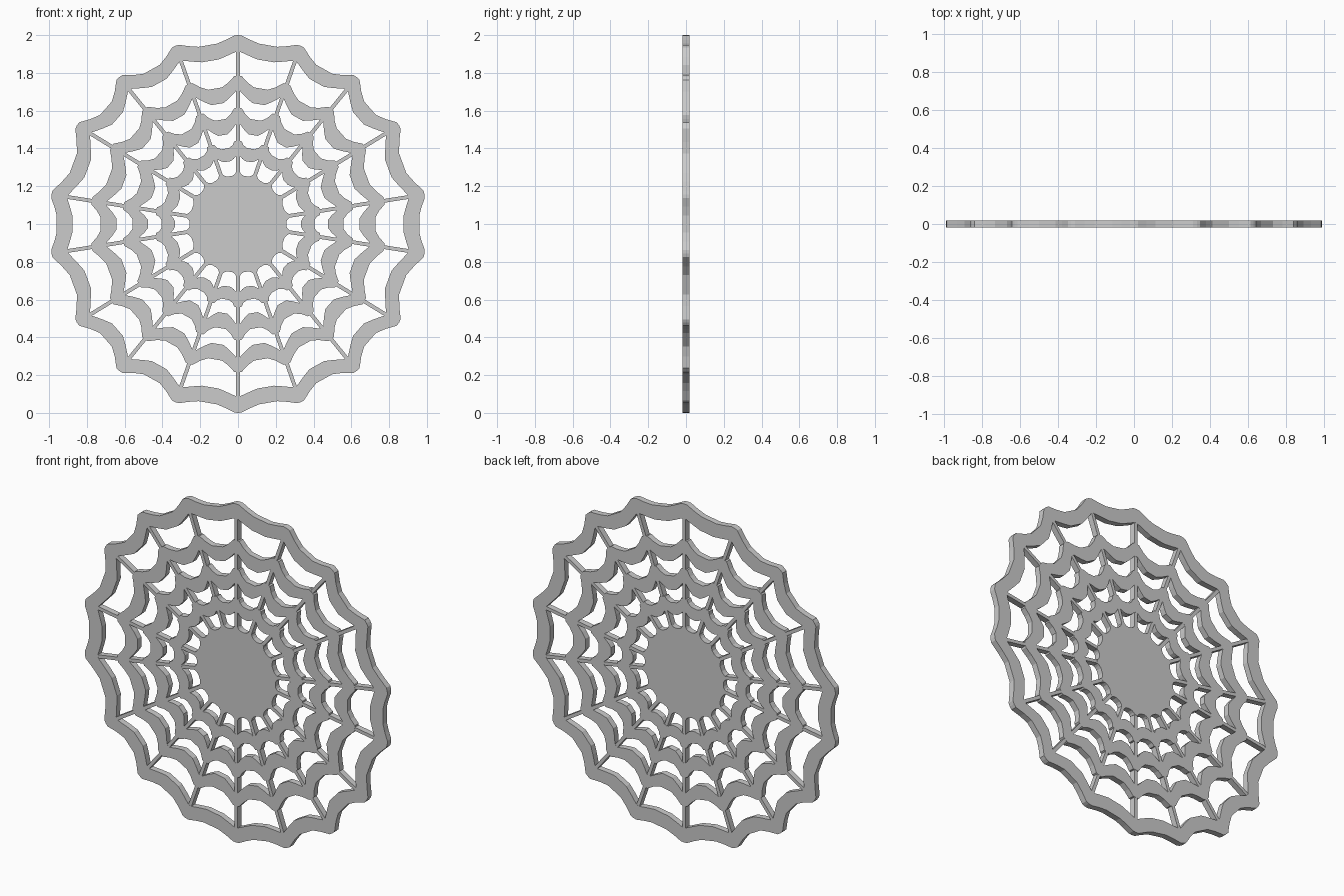
import bpy, bmesh, math

if "Cube" in bpy.data.objects:
    bpy.data.objects.remove(bpy.data.objects["Cube"])

D = 0.018            # half thickness
CZ = 1.0             # hub height
HALF_W = 0.010       # half spoke width

# spoke angles measured from straight up, mirrored into all quadrants
quarter = [19.3, 39, 58.5, 81]
right = [0] + quarter + [180 - a for a in reversed(quarter)]
ANGLES = right + [180] + [360 - a for a in reversed(right[1:])]
# extra sag of each sector, top to side, then mirrored
SAG = [0.0, 0.022, 0.03, 0.03, 0.0]
half = SAG + SAG[-2::-1]
SAGS = half + half[::-1]


def pos(r, deg, y):
    a = math.radians(deg)
    return (r * math.sin(a), y, CZ + r * math.cos(a))


def outline(tip, valley, flat, sag=0.0):
    """Scalloped closed loop: peaks at the spokes, sagging between them."""
    pts = []
    n = len(ANGLES)
    w = math.degrees(flat / tip)
    for i, a in enumerate(ANGLES):
        b = ANGLES[(i + 1) % n]
        if b <= a:
            b += 360
        span = b - a
        v = valley - sag * SAGS[i]
        shoulder = v + (tip - v) * 0.4
        pts += [(tip, a), (tip - flat * 0.1, a + w), (shoulder, a + span * 0.2),
                (v, a + span * 0.35), (v, a + span * 0.65),
                (shoulder, a + span * 0.8), (tip - flat * 0.1, b - w)]
    return pts


def finish(name, bm):
    bmesh.ops.recalc_face_normals(bm, faces=bm.faces)
    me = bpy.data.meshes.new(name)
    bm.to_mesh(me)
    bm.free()
    ob = bpy.data.objects.new(name, me)
    bpy.context.collection.objects.link(ob)
    return ob


def loop(bm, pts, y):
    return [bm.verts.new(pos(r, a, y)) for r, a in pts]


def bridge(bm, p, q):
    n = len(p)
    for i in range(n):
        j = (i + 1) % n
        bm.faces.new((p[i], p[j], q[j], q[i]))


def ring(name, outer, inner):
    bm = bmesh.new()
    loops = [loop(bm, outer, -D), loop(bm, outer, D),
             loop(bm, inner, D), loop(bm, inner, -D)]
    for k in range(4):
        bridge(bm, loops[k], loops[(k + 1) % 4])
    return finish(name, bm)


# web rings: outer tip, outer valley, inner tip, inner valley
RINGS = [(1.0, 0.961, 0.913, 0.877),
         (0.785, 0.728, 0.705, 0.645),
         (0.615, 0.56, 0.53, 0.478),
         (0.44, 0.405, 0.36, 0.335)]
for k, (ot, ov, it, iv) in enumerate(RINGS):
    ring(f"web_ring_{k + 1}", outline(ot, ov, 0.02, ot if k == 0 else 0),
         outline(it, iv, 0.011, it if k == 0 else 0))

# central disc with fan faces
bm = bmesh.new()
edge = outline(0.275, 0.257, 0.011)
front, back = loop(bm, edge, -D), loop(bm, edge, D)
bridge(bm, front, back)
for lp, y in ((front, -D), (back, D)):
    c = bm.verts.new((0, y, CZ))
    for i in range(len(lp)):
        bm.faces.new((lp[i], lp[(i + 1) % len(lp)], c))
finish("hub_disc", bm)

# radial spokes, bridging each gap between neighbouring rings
bm = bmesh.new()
gaps = [(0.275, 0.36), (0.44, 0.53), (0.615, 0.705), (0.785, 0.913)]
for deg in ANGLES:
    a = math.radians(deg)
    s, c = math.sin(a), math.cos(a)
    for r0, r1 in gaps:
        def corners(y):
            return [bm.verts.new((r * s + t * c, y, CZ + r * c - t * s))
                    for r, t in ((r0 - 0.012, -HALF_W), (r1 + 0.012, -HALF_W),
                                 (r1 + 0.012, HALF_W), (r0 - 0.012, HALF_W))]
        f, b = corners(-D + 0.0005), corners(D - 0.0005)
        bm.faces.new(f)
        bm.faces.new(b)
        bridge(bm, f, b)
finish("spokes", bm)
